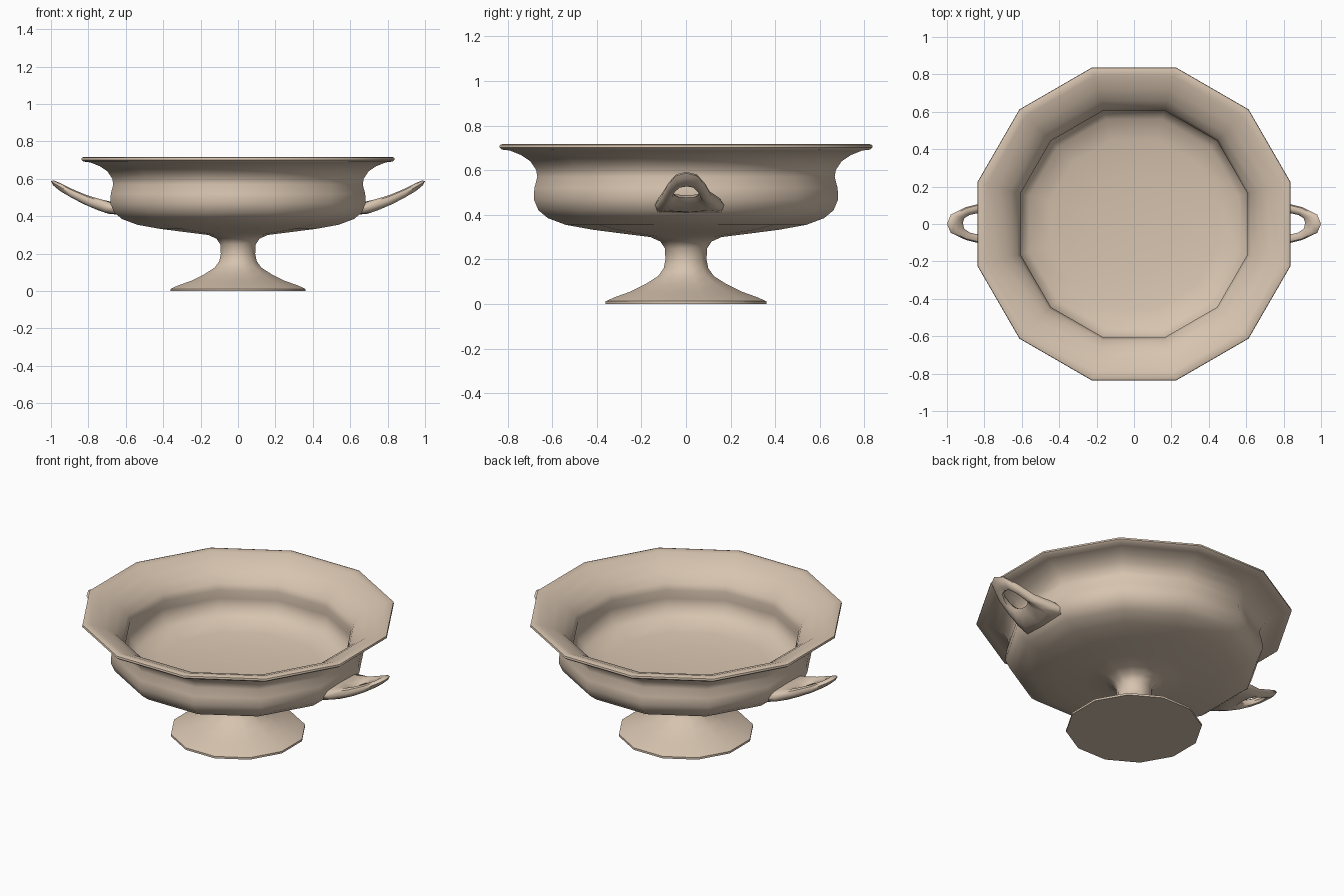
import bpy, bmesh
from math import cos, sin, pi, radians
from mathutils import Vector

cube = bpy.data.objects.get("Cube")
if cube:
    bpy.data.objects.remove(cube, do_unlink=True)

clay = bpy.data.materials.new("pale_clay")
clay.use_nodes = True
colour = (0.68, 0.55, 0.43, 1)
clay.diffuse_color = colour
clay.node_tree.nodes["Principled BSDF"].inputs["Base Color"].default_value = colour

SIDES = 12


def skin(name, rings, loop=False):
    """Join rings of points with quads; cap the ends unless they form a loop."""
    bm = bmesh.new()
    rows = [[bm.verts.new(p) for p in ring] for ring in rings]
    pairs = list(zip(rows, rows[1:]))
    if loop:
        pairs.append((rows[-1], rows[0]))
    else:
        bm.faces.new(rows[0])
        bm.faces.new(rows[-1])
    for a, b in pairs:
        n = len(a)
        for i in range(n):
            j = (i + 1) % n
            bm.faces.new((a[i], a[j], b[j], b[i]))
    bmesh.ops.recalc_face_normals(bm, faces=bm.faces[:])
    mesh = bpy.data.meshes.new(name)
    bm.to_mesh(mesh)
    bm.free()
    mesh.materials.append(clay)
    obj = bpy.data.objects.new(name, mesh)
    bpy.context.collection.objects.link(obj)
    bpy.ops.object.select_all(action='DESELECT')
    obj.select_set(True)
    bpy.context.view_layer.objects.active = obj
    bpy.ops.object.shade_smooth_by_angle(angle=radians(50))
    return obj


def lathe_ring(r, z):
    """Twelve-sided ring whose flats lie at distance r from the axis."""
    r /= cos(pi / SIDES)
    turns = [(i + 0.5) * 2 * pi / SIDES for i in range(SIDES)]
    return [(r * cos(t), r * sin(t), z) for t in turns]


# Footed bowl: outside from the foot up to the lip, then down the inside
foot = [(.36, 0), (.36, .012), (.32, .03), (.25, .055), (.18, .09),
        (.125, .125), (.1, .16), (.092, .2), (.095, .25), (.115, .28), (.16, .3)]
body = [(.28, .315), (.42, .333), (.54, .355), (.62, .385), (.662, .42),
        (.683, .47), (.68, .52), (.667, .57), (.672, .6), (.698, .64), (.74, .668)]
lip = [(.79, .688), (.825, .692), (.837, .702), (.835, .713), (.82, .718)]
inside = [(.79, .712), (.72, .685), (.66, .645), (.622, .6), (.607, .565),
          (.618, .51), (.605, .45), (.56, .41), (.45, .385), (.25, .368), (.06, .362)]
skin("footed_bowl", [lathe_ring(r, z) for r, z in foot + body + lip + inside])

# Handles: a tilted plate with rounded edges and a hole, widening at the root
outline = [(1, 0), (.98, .05), (.9, .09), (.8, .115), (.7, .165), (.63, .18),
           (.6, .01), (.63, -.145), (.7, -.135), (.8, -.11), (.9, -.085), (.98, -.047)]
hole = [(.915, .005), (.908, .03), (.88, .048), (.84, .057), (.81, .055), (.79, .035),
        (.785, 0), (.79, -.03), (.81, -.05), (.84, -.055), (.88, -.045), (.908, -.025)]


def handle_height(x):
    rise = max(x - .62, 0)
    return .432 + .16 * rise + .65 * rise * rise


for name, side in (("left_handle", 1), ("right_handle", -1)):
    rings = []
    for outer, inner in zip(outline, hole):
        a, b = Vector(outer), Vector(inner)
        section = []
        for k in range(8):
            t = k * pi / 4
            p = (a + b) / 2 + (a - b) / 2 * cos(t)
            half = .036 - .05 * max(p.x - .65, 0)
            section.append((side * p.x, p.y, handle_height(p.x) + half * sin(t)))
        rings.append(section)
    skin(name, rings, loop=True)
